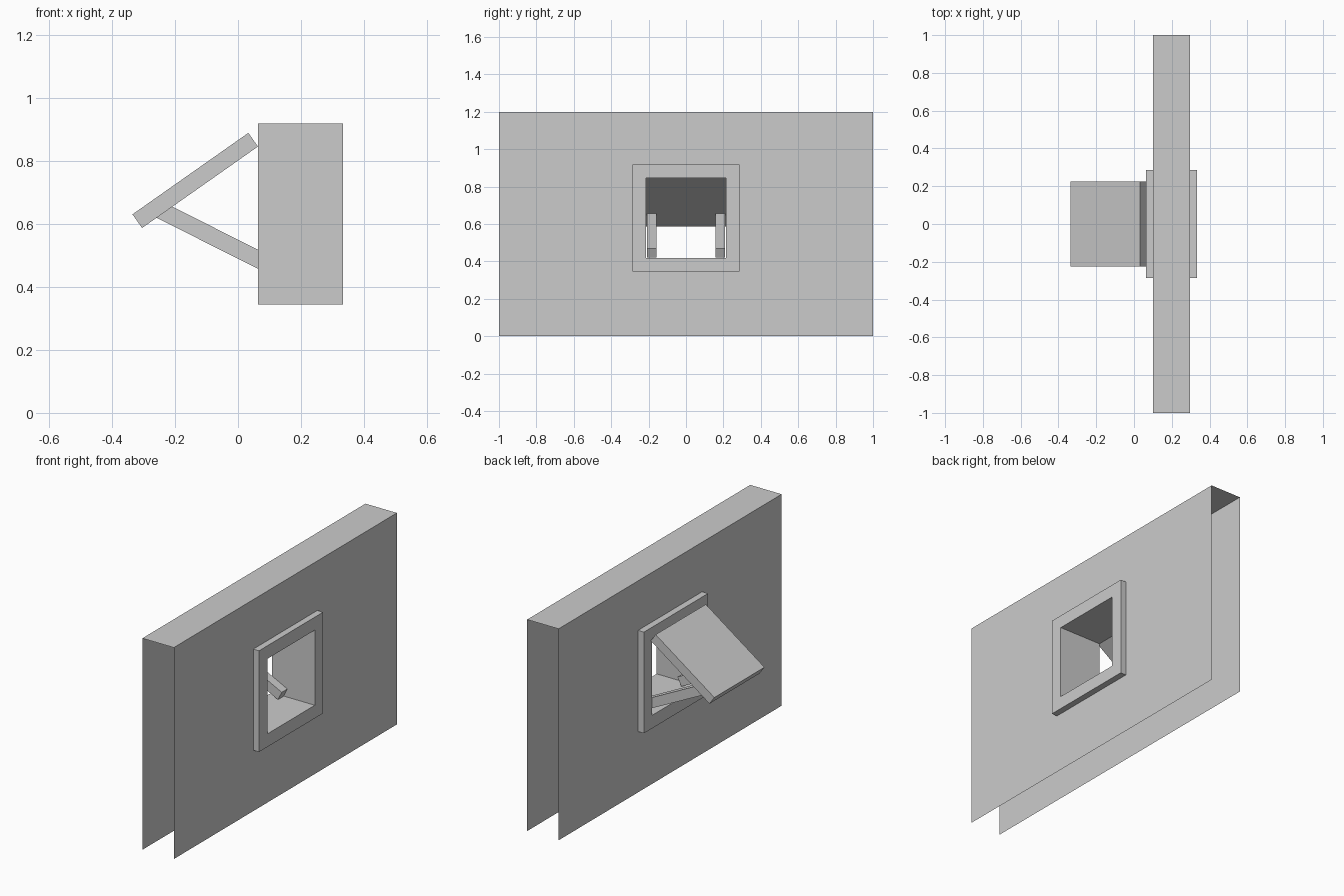
import bpy, bmesh
from math import radians, sin, cos
from mathutils import Vector

cube = bpy.data.objects.get("Cube")
if cube:
    bpy.data.objects.remove(cube, do_unlink=True)

grey = bpy.data.materials.new("plain_grey")
grey.use_nodes = True
GREY = (0.6, 0.6, 0.6, 1)
grey.diffuse_color = GREY
grey.node_tree.nodes["Principled BSDF"].inputs["Base Color"].default_value = GREY

WINDOW_Z = 0.632          # height of the window centre
WALL_X = (0.1, 0.297)     # the two wall sheets
WALL_TOP = 1.2
FRAME_X = (0.063, 0.333)


def finish(name, bm):
    bmesh.ops.remove_doubles(bm, verts=bm.verts, dist=0.0001)
    bmesh.ops.recalc_face_normals(bm, faces=bm.faces)
    mesh = bpy.data.meshes.new(name)
    bm.to_mesh(mesh)
    bm.free()
    mesh.materials.append(grey)
    obj = bpy.data.objects.new(name, mesh)
    bpy.context.collection.objects.link(obj)
    return obj


def rect(bm, x, half_y, z_low, z_high):
    """Four corners of an upright rectangle at depth x."""
    return [bm.verts.new((x, y, z)) for y, z in (
        (-half_y, z_low), (half_y, z_low), (half_y, z_high), (-half_y, z_high))]


def window_rect(bm, x, half):
    return rect(bm, x, half, WINDOW_Z - half, WINDOW_Z + half)


def bridge(bm, a, b):
    for i in range(4):
        j = (i + 1) % 4
        bm.faces.new((a[i], a[j], b[j], b[i]))


def beam(name, start, angle, length, thickness, y_mid, width):
    """Box running from start (x, z) at an angle in the xz plane."""
    along = Vector((cos(angle), 0, sin(angle)))
    across = Vector((-sin(angle), 0, cos(angle))) * thickness / 2
    side = Vector((0, width / 2, 0))
    base = Vector((start[0], y_mid, start[1]))
    bm = bmesh.new()
    ends = []
    for p in (base, base + along * length):
        ends.append([bm.verts.new(p + s * side + t * across)
                     for s, t in ((-1, -1), (1, -1), (1, 1), (-1, 1))])
        bm.faces.new(ends[-1])
    bridge(bm, *ends)
    return finish(name, bm)


# Wall: two thin sheets with a window opening, joined by a cap on top
bm = bmesh.new()
sheets = []
for x in WALL_X:
    sheet = rect(bm, x, 1, 0, WALL_TOP)
    bridge(bm, sheet, window_rect(bm, x, 0.25))
    sheets.append(sheet)
bm.faces.new((sheets[0][2], sheets[0][3], sheets[1][3], sheets[1][2]))
finish("wall", bm)

# Frame: square tube passing through the wall
bm = bmesh.new()
loops = [window_rect(bm, x, half) for x, half in (
    (FRAME_X[0], 0.287), (FRAME_X[1], 0.287), (FRAME_X[1], 0.213), (FRAME_X[0], 0.213))]
for i in range(4):
    bridge(bm, loops[i], loops[(i + 1) % 4])
finish("window_frame", bm)

# Flap: square panel hinged at the top of the frame, swung outward
beam("flap", (-0.32, 0.609), radians(35.1), 0.45, 0.053, 0, 0.45)

# Two struts holding the flap open
for name, side in (("back_strut", 1), ("front_strut", -1)):
    beam(name, (0.152, 0.444), radians(180 - 26.6), 0.45, 0.054, side * 0.183, 0.05)
